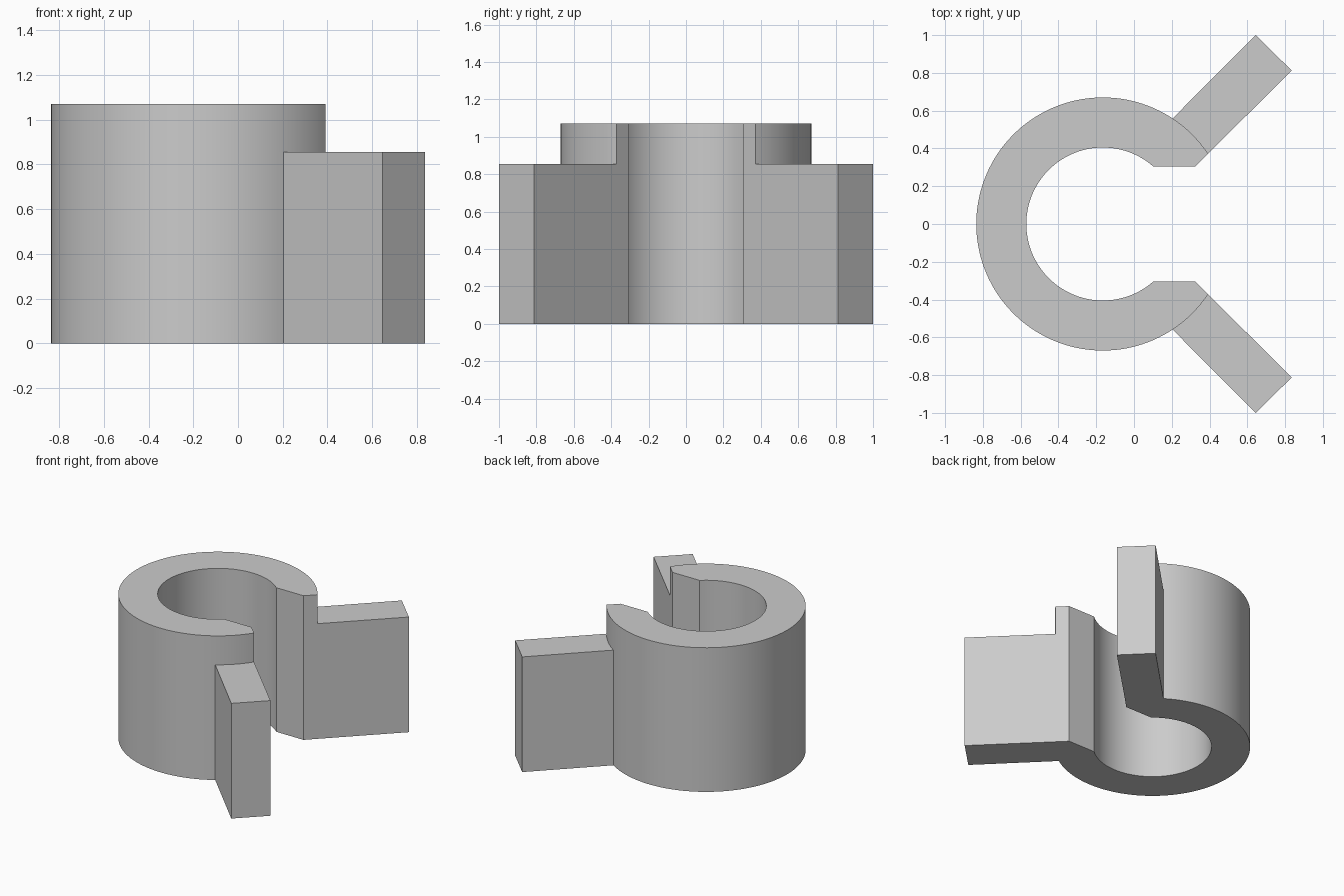
import bpy, bmesh, math

cube = bpy.data.objects.get("Cube")
if cube:
    bpy.data.objects.remove(cube, do_unlink=True)

CX, R_OUT, R_IN = -0.165, 0.67, 0.405
SLOT, ARM_TOP, TOP = 0.305, 0.855, 1.07
LIP_X = 0.325

grey = bpy.data.materials.new("light grey")
grey.use_nodes = True
grey.diffuse_color = (0.6, 0.6, 0.6, 1)
grey.node_tree.nodes["Principled BSDF"].inputs["Base Color"].default_value = (0.6, 0.6, 0.6, 1)


def arc(radius, start, end, steps):
    """Points on a circle around the ring axis."""
    angles = [start + (end - start) * i / steps for i in range(steps + 1)]
    return [(CX + radius * math.cos(t), radius * math.sin(t)) for t in angles]


# Angles where the arm's two sides and the slot meet the ring
a_near = math.atan2(0.373, 0.558)
a_far = math.atan2(0.56, 0.37)
a_slot = math.asin(SLOT / R_IN)
full = 2 * math.pi

bm = bmesh.new()


def verts(points):
    return [bm.verts.new((x, y, 0)) for x, y in points]


# Open ring outline, with a parallel-sided slot on the right
left_joint = verts(arc(R_OUT, a_near, a_far, 8))
back = verts(arc(R_OUT, a_far, full - a_far, 96)[1:-1])
right_joint = verts(arc(R_OUT, full - a_far, full - a_near, 8))
lip_right = verts([(LIP_X, -SLOT)])
bore = verts(arc(R_IN, full - a_slot, a_slot, 96))
lip_left = verts([(LIP_X, SLOT)])
ring = bm.faces.new(left_joint + back + right_joint + lip_right + bore + lip_left)

# Splayed arms share the ring's outer edge
arm_left = bm.faces.new(left_joint[::-1] + verts([(0.835, 0.812), (0.645, 1.0)]))
arm_right = bm.faces.new(right_joint[::-1] + verts([(0.645, -1.0), (0.835, -0.812)]))

# Raise everything to arm height, then the ring alone to full height
lower = bmesh.ops.extrude_face_region(bm, geom=[ring, arm_left, arm_right], use_keep_orig=True)
bmesh.ops.translate(bm, vec=(0, 0, ARM_TOP),
                    verts=[g for g in lower["geom"] if isinstance(g, bmesh.types.BMVert)])
top_faces = [g for g in lower["geom"] if isinstance(g, bmesh.types.BMFace)]
ring_top = max(top_faces, key=lambda f: len(f.verts))
upper = bmesh.ops.extrude_face_region(bm, geom=[ring_top])
bmesh.ops.translate(bm, vec=(0, 0, TOP - ARM_TOP),
                    verts=[g for g in upper["geom"] if isinstance(g, bmesh.types.BMVert)])
bmesh.ops.recalc_face_normals(bm, faces=bm.faces)

mesh = bpy.data.meshes.new("clip_ring_with_arms")
bm.to_mesh(mesh)
bm.free()
mesh.materials.append(grey)
clip = bpy.data.objects.new("clip_ring_with_arms", mesh)
bpy.context.collection.objects.link(clip)

# Smooth curved walls, keep corners sharp
bpy.ops.object.select_all(action='DESELECT')
clip.select_set(True)
bpy.context.view_layer.objects.active = clip
bpy.ops.object.shade_smooth_by_angle(angle=math.radians(30))
